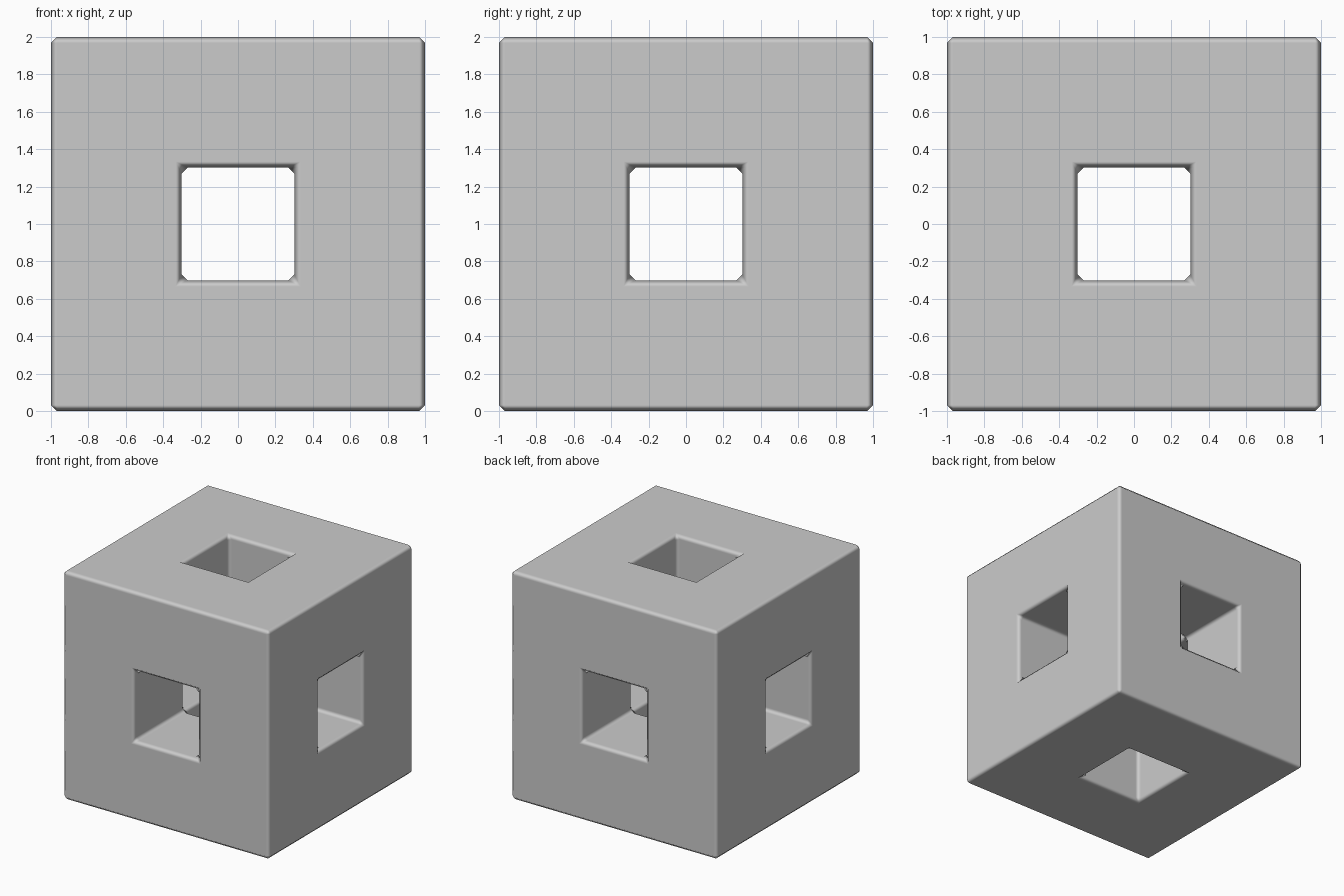
import bpy, bmesh
from itertools import product

if "Cube" in bpy.data.objects:
    bpy.data.objects.remove(bpy.data.objects["Cube"])

HOLE = 0.302    # half width of the square tunnels
BEVEL = 0.032   # chamfer on every real edge
GRID = [-1, -HOLE, HOLE, 1]


def solid(c):
    # a cell is solid unless it lies on a tunnel (two or more middle indices)
    return all(0 <= i <= 2 for i in c) and sum(i == 1 for i in c) < 2


bm = bmesh.new()
verts = {p: bm.verts.new((GRID[p[0]], GRID[p[1]], GRID[p[2]] + 1))
         for p in product(range(4), repeat=3)}

# skin: one quad wherever a solid cell meets an empty one
for cell in filter(solid, product(range(3), repeat=3)):
    for axis, side in product(range(3), (0, 1)):
        near = list(cell)
        near[axis] += 1 if side else -1
        if solid(near):
            continue
        u, v = (axis + 1) % 3, (axis + 2) % 3
        quad = []
        for du, dv in ((0, 0), (1, 0), (1, 1), (0, 1)):
            p = list(cell)
            p[axis] += side
            p[u] += du
            p[v] += dv
            quad.append(verts[tuple(p)])
        bm.faces.new(quad if side else quad[::-1])

mesh = bpy.data.meshes.new("pierced_cube")
bm.to_mesh(mesh)
bm.free()
cube = bpy.data.objects.new("pierced_cube", mesh)
bpy.context.collection.objects.link(cube)
mesh.shade_smooth()

# single-segment chamfers with flat main faces
bev = cube.modifiers.new("chamfer", 'BEVEL')
bev.width = BEVEL
bev.segments = 1
bev.limit_method = 'ANGLE'
bev.use_clamp_overlap = False
bev.harden_normals = True
